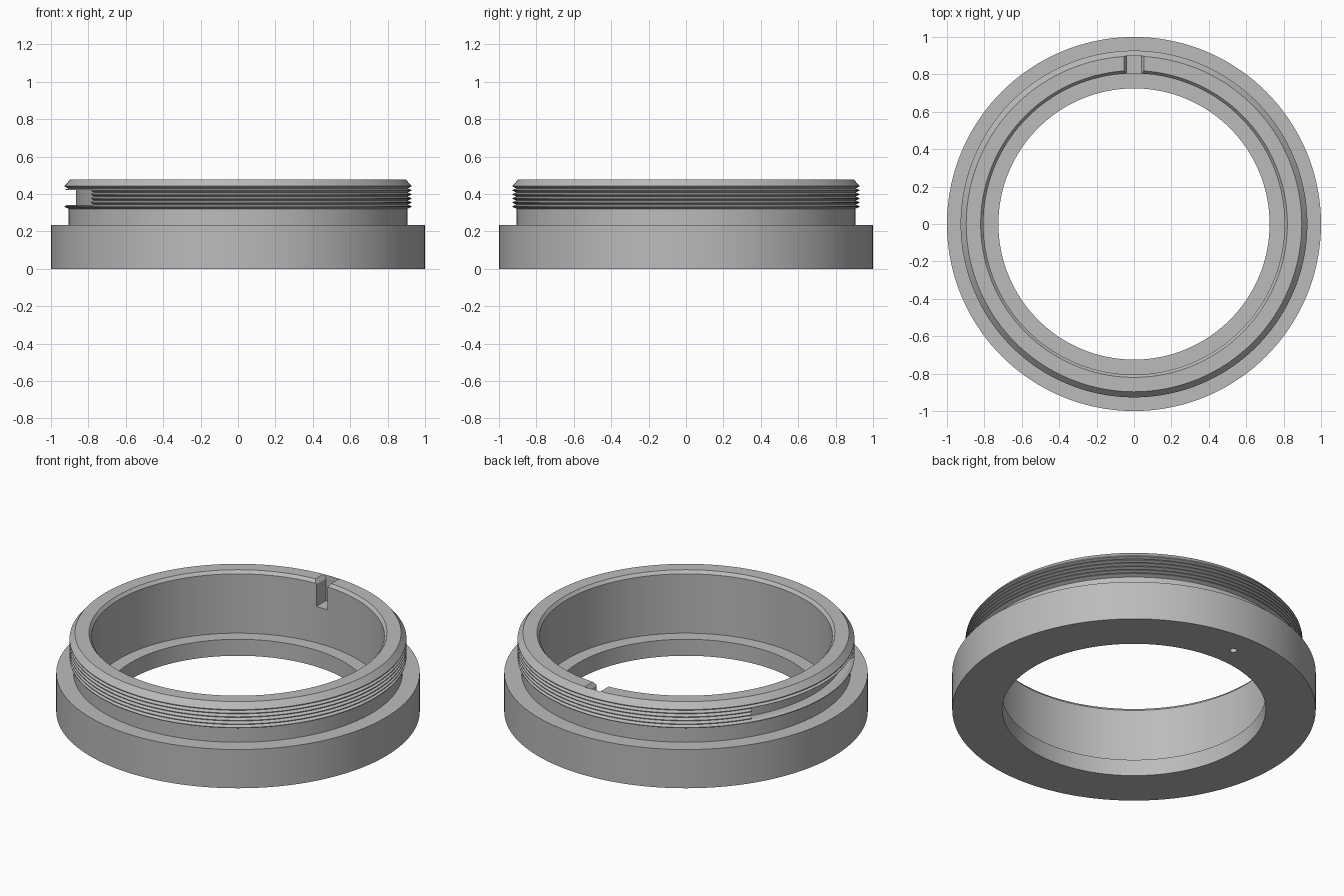
import bpy, bmesh, math
from mathutils import Vector, Matrix

cube = bpy.data.objects.get("Cube")
if cube:
    bpy.data.objects.remove(cube, do_unlink=True)

SEGMENTS = 144

# Single plain grey material
grey = bpy.data.materials.new("plain grey")
grey.use_nodes = True
grey.diffuse_color = (0.5, 0.5, 0.5, 1)
bsdf = grey.node_tree.nodes["Principled BSDF"]
bsdf.inputs["Base Color"].default_value = (0.5, 0.5, 0.5, 1)
bsdf.inputs["Roughness"].default_value = 0.6


def finish(name, bm):
    bmesh.ops.recalc_face_normals(bm, faces=bm.faces)
    mesh = bpy.data.meshes.new(name)
    bm.to_mesh(mesh)
    bm.free()
    mesh.materials.append(grey)
    obj = bpy.data.objects.new(name, mesh)
    bpy.context.collection.objects.link(obj)
    return obj


def revolve(name, profile, start=0.0, sweep=2 * math.pi, steps=SEGMENTS):
    """Turn a closed (radius, z) profile about z, capping partial sweeps."""
    bm = bmesh.new()
    full = sweep > 6.28
    rings = []
    for i in range(steps if full else steps + 1):
        a = start + sweep * i / steps
        rings.append([bm.verts.new((r * math.cos(a), r * math.sin(a), z)) for r, z in profile])
    n = len(profile)
    for i in range(steps):
        a, b = rings[i], rings[(i + 1) % len(rings)]
        for j in range(n):
            k = (j + 1) % n
            bm.faces.new((a[j], b[j], b[k], a[k]))
    if not full:
        bm.faces.new(rings[0])
        bm.faces.new(rings[-1])
    return finish(name, bm)


def prism(name, outline, y0, y1):
    """Extrude a closed (x, z) outline along y."""
    bm = bmesh.new()
    face = bm.faces.new([bm.verts.new((x, y0, z)) for x, z in outline])
    out = bmesh.ops.extrude_face_region(bm, geom=[face])
    moved = [v for v in out["geom"] if isinstance(v, bmesh.types.BMVert)]
    bmesh.ops.translate(bm, verts=moved, vec=Vector((0, y1 - y0, 0)))
    return finish(name, bm)


# Body: flange, neck, threaded collar, chamfers and stepped bore
TEETH, LOW, HIGH = 6, 0.322, 0.452
pitch = (HIGH - LOW) / TEETH
profile = [(0.725, 0), (1, 0), (1, 0.235), (0.905, 0.235), (0.905, LOW - 0.002)]
for t in range(TEETH):
    z = LOW + t * pitch
    profile += [(0.927, z + pitch * 0.4), (0.927, z + pitch * 0.6)]
    if t < TEETH - 1:
        profile.append((0.907, z + pitch))
profile += [(0.897, 0.478), (0.82, 0.478), (0.805, 0.46), (0.805, 0.1), (0.725, 0.1)]
body = revolve("threaded_ring", profile)

# Key notch in the rear inner wall, flared at its mouth
half = [(0.037, 0.32), (0.037, 0.455), (0.053, 0.478), (0.053, 0.55)]
notch = prism("notch_cutter", half + [(-x, z) for x, z in reversed(half)], 0.7, 0.897)

# Curved relief slot through the thread on one side
span = math.radians(32)
slot = revolve("slot_cutter", [(0.867, 0.342), (1.1, 0.342), (1.1, 0.42), (0.867, 0.42)],
               math.pi - span, 2 * span, 28)

# Small blind hole under the notch
bm = bmesh.new()
bmesh.ops.create_cone(bm, cap_ends=True, segments=16, radius1=0.02, radius2=0.02,
                      depth=0.08, matrix=Matrix.Translation((0, 0.85, 0)))
hole = finish("hole_cutter", bm)

# Cut the body and drop the cutters
bpy.context.view_layer.objects.active = body
for cutter in (notch, slot, hole):
    cutter.hide_render = True
    mod = body.modifiers.new(cutter.name, "BOOLEAN")
    mod.operation = "DIFFERENCE"
    mod.solver = "EXACT"
    mod.object = cutter
    bpy.ops.object.modifier_apply(modifier=mod.name)
    bpy.data.objects.remove(cutter, do_unlink=True)

# Smooth the turned surfaces, keep edges crisp
bpy.ops.object.select_all(action="DESELECT")
body.select_set(True)
bpy.ops.object.shade_smooth_by_angle(angle=math.radians(20))
